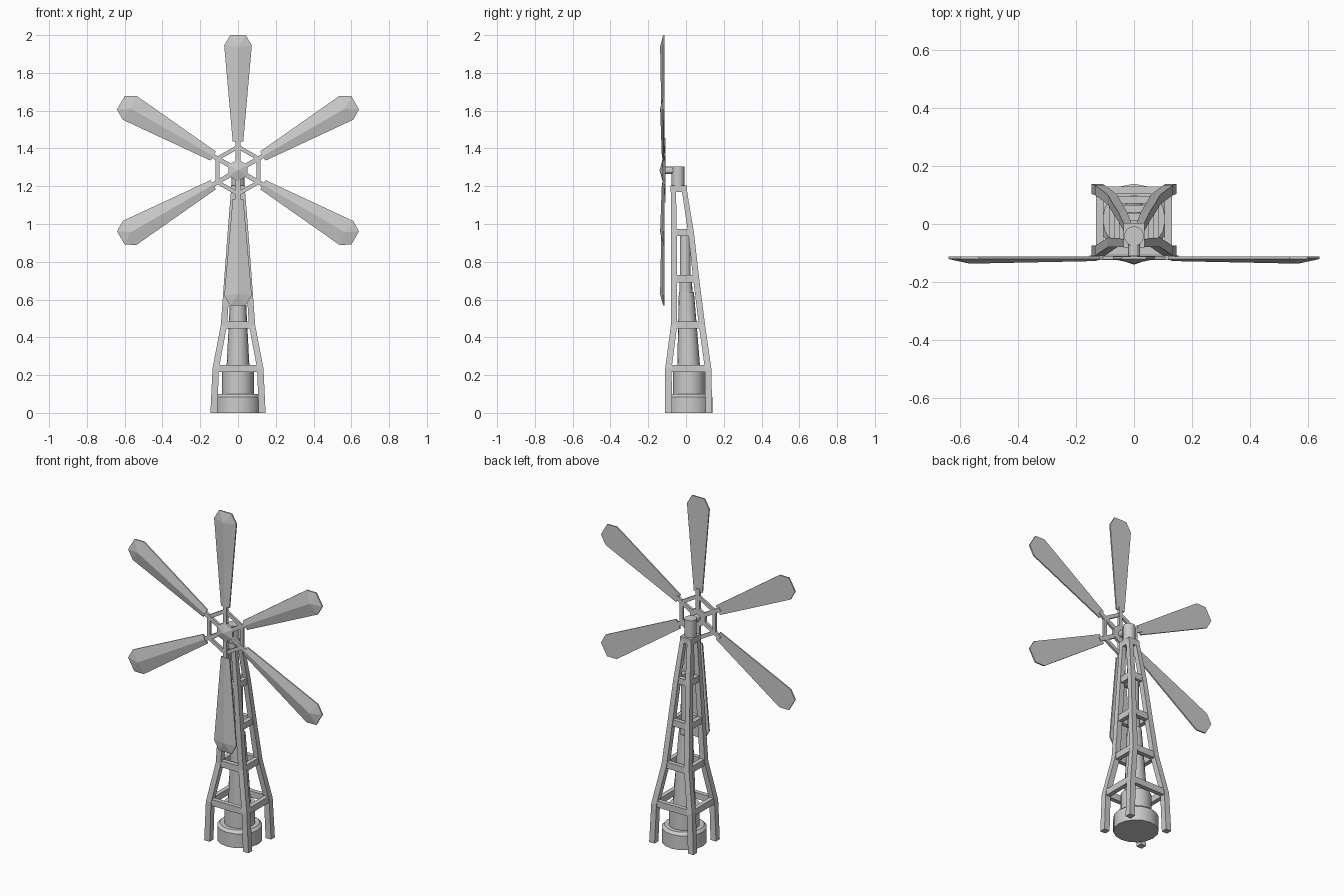
import bpy, math
from mathutils import Matrix, Vector

if "Cube" in bpy.data.objects:
    bpy.data.objects.remove(bpy.data.objects["Cube"])

HUB_Z = 1.284


def add_mesh(name, verts, faces, smooth=False):
    me = bpy.data.meshes.new(name)
    me.from_pydata([tuple(v) for v in verts], [], faces)
    me.update()
    ob = bpy.data.objects.new(name, me)
    bpy.context.collection.objects.link(ob)
    if smooth:
        bpy.ops.object.select_all(action='DESELECT')
        bpy.context.view_layer.objects.active = ob
        ob.select_set(True)
        bpy.ops.object.shade_smooth_by_angle(angle=math.radians(30))
    return ob


def loft(name, rings, smooth=False):
    """Skin equal-length closed rings (counter-clockwise seen from the last ring)."""
    n = len(rings[0])
    verts = [v for r in rings for v in r]
    faces = [tuple(reversed(range(n))), tuple(range(len(verts) - n, len(verts)))]
    for k in range(len(rings) - 1):
        for i in range(n):
            j = (i + 1) % n
            faces.append((k * n + i, k * n + j, (k + 1) * n + j, (k + 1) * n + i))
    return add_mesh(name, verts, faces, smooth)


def rect(x0, x1, y0, y1, z):
    return [(x0, y0, z), (x1, y0, z), (x1, y1, z), (x0, y1, z)]


def box(name, x0, x1, y0, y1, z0, z1):
    return loft(name, [rect(x0, x1, y0, y1, z0), rect(x0, x1, y0, y1, z1)])


def tube(name, sections, sides=16):
    """Upright round part from (z, y centre, radius) sections."""
    angles = [2 * math.pi * i / sides for i in range(sides)]
    return loft(name, [[(r * math.cos(a), y + r * math.sin(a), z) for a in angles]
                       for z, y, r in sections], True)


def prism(name, outline, y_front, y_back):
    """Extrude an (x, z) outline, clockwise seen from the front, along y."""
    return loft(name, [[(x, y_front, z) for x, z in outline],
                       [(x, y_back, z) for x, z in outline]])


# Tower levels: z, outer half width, front y, back y, leg thickness
levels = [(0.00, 0.146, -0.110, 0.139, 0.036),
          (0.235, 0.135, -0.110, 0.134, 0.034),
          (0.465, 0.091, -0.080, 0.101, 0.033),
          (0.71, 0.073, -0.080, 0.070, 0.032),
          (0.955, 0.055, -0.080, 0.042, 0.031),
          (1.19, 0.036, -0.080, 0.003, 0.027)]

# Four bent legs
for side, sx in (("left", -1), ("right", 1)):
    for end in ("front", "back"):
        rings = []
        for z, w, yf, yb, t in levels:
            xs = sorted((sx * w, sx * (w - t)))
            ys = (yf, yf + t) if end == "front" else (yb - t, yb)
            rings.append(rect(*xs, *ys, z))
        loft(f"{end}_{side}_leg", rings)

# Horizontal braces joining the legs at each level
for n, (z, w, yf, yb, t) in enumerate(levels[1:5], 1):
    g, h, b = 0.004, 0.019, 0.026
    z0, z1 = z - h, z + h
    box(f"front_brace_{n}", -w + t / 2, w - t / 2, yf + g, yf + g + b, z0, z1)
    box(f"back_brace_{n}", -w + t / 2, w - t / 2, yb - g - b, yb - g, z0, z1)
    for sx in (-1, 1):
        xs = sorted((sx * (w - g), sx * (w - g - b)))
        box(f"side_brace_{n}", *xs, yf + t / 2, yb - t / 2, z0, z1)

# Tower cap and rotor head
box("tower_cap", -0.037, 0.037, -0.082, 0.004, 1.17, 1.205)
tube("rotor_head", [(1.20, -0.042, 0.034), (1.305, -0.042, 0.034)])

# Pump base, body and rising pipe
tube("pump_base", [(0, 0.016, 0.123), (0.085, 0.016, 0.123), (0.10, 0.016, 0.108)])
tube("pump_body", [(0.095, 0.016, 0.084), (0.222, 0.016, 0.084)])
tube("pump_column", [(0.215, 0.015, 0.062), (0.45, 0.008, 0.050), (0.64, 0.002, 0.040)])
tube("pipe_collar", [(0.635, 0.0, 0.034), (0.71, -0.002, 0.034)])
tube("rising_pipe", [(0.70, -0.004, 0.029), (0.945, -0.004, 0.029)])

# Rotor shaft, laid along y
shaft = tube("rotor_shaft", [(0, 0, 0.020), (0.07, 0, 0.020)], 12)
shaft.matrix_world = Matrix.Translation((0, -0.05, HUB_Z)) @ Matrix.Rotation(math.pi / 2, 4, 'X')

# Six-sided hub with a pointed front
hexa = [(math.sin(i * math.pi / 3), math.cos(i * math.pi / 3)) for i in range(6)]
hub_verts = [(0.058 * x, y, HUB_Z + 0.058 * z) for y in (-0.108, -0.124) for x, z in hexa]
hub_verts.append((0, -0.14, HUB_Z))
hub_faces = [(0, 1, 2, 3, 4, 5)]
for i in range(6):
    j = (i + 1) % 6
    hub_faces += [(j, i, i + 6, j + 6), (j + 6, i + 6, 12)]
add_mesh("rotor_hub", hub_verts, hub_faces)

# Blade outline in (x, radius) and its front ridge
half = [(0.028, 0.152), (0.073, 0.662), (0.041, 0.716)]
outline = [(-x, z) for x, z in half] + half[::-1]
blade_verts = [(x, y, z) for y in (-0.113, -0.121) for x, z in outline]
blade_verts += [(0, -0.128, 0.152), (0, -0.137, 0.655)]
blade_faces = [tuple(range(6))]
blade_faces += [((i + 1) % 6, i, i + 6, (i + 1) % 6 + 6) for i in range(6)]
blade_faces += [(7, 6, 12, 13), (12, 11, 10, 13), (8, 7, 13), (9, 8, 13), (10, 9, 13), (6, 11, 12)]

# Spokes, ring segments and blades repeated around the hub
s, c = math.sin(math.pi / 3), 0.5
for i in range(6):
    turn = Matrix.Translation((0, 0, HUB_Z)) @ Matrix.Rotation(i * math.pi / 3, 4, 'Y')
    blade = add_mesh(f"blade_{i + 1}", blade_verts, blade_faces)
    spoke = box(f"spoke_{i + 1}", -0.012, 0.012, -0.124, -0.109, 0.03, 0.17)
    a, b = 0.113, 0.137
    ring = prism(f"ring_segment_{i + 1}",
                 [(0, a), (0, b), (b * s, b * c), (a * s, a * c)][::-1], -0.123, -0.110)
    for ob in (blade, spoke, ring):
        ob.matrix_world = turn

# Make all face directions consistent
import bmesh
for ob in bpy.context.collection.objects:
    bm = bmesh.new()
    bm.from_mesh(ob.data)
    bmesh.ops.recalc_face_normals(bm, faces=bm.faces)
    bm.to_mesh(ob.data)
    bm.free()
